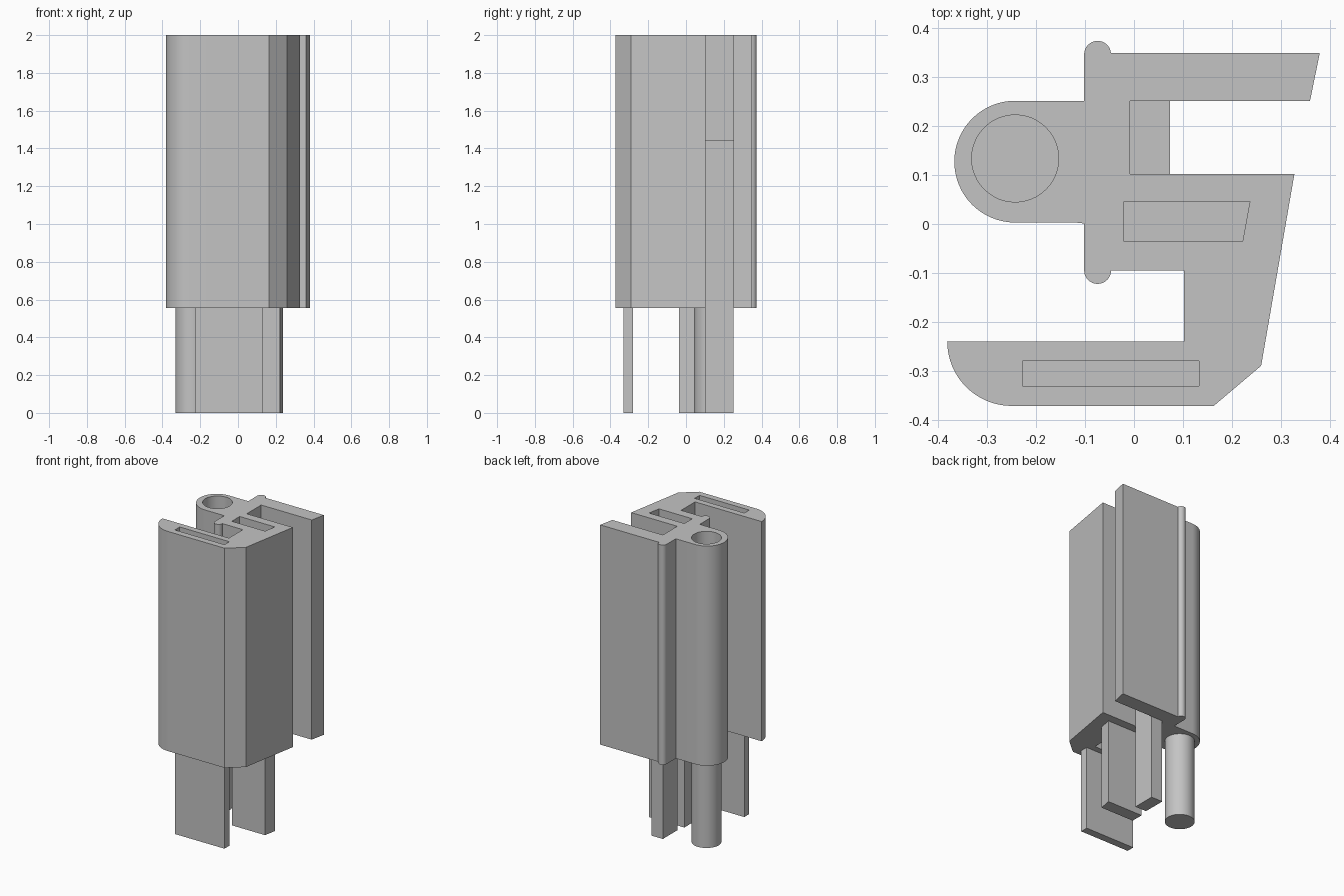
import bpy, bmesh
from math import cos, sin, radians

cube = bpy.data.objects.get("Cube")
if cube:
    bpy.data.objects.remove(cube, do_unlink=True)

grey = bpy.data.materials.new("plain grey")
grey.use_nodes = True
colour = (0.55, 0.55, 0.55, 1)
grey.diffuse_color = colour
grey.node_tree.nodes["Principled BSDF"].inputs["Base Color"].default_value = colour

BODY_BOTTOM, BODY_TOP = 0.555, 2.0
POST_TOP = BODY_TOP - BODY_BOTTOM


def arc(x, y, r, start, end, steps):
    """Points along a circular arc, angles in degrees."""
    angles = [radians(start + (end - start) * i / steps) for i in range(steps + 1)]
    return [(x + r * cos(a), y + r * sin(a)) for a in angles]


def prism(name, loops, bottom, top):
    """Extrude an outline, with any further loops as holes."""
    bm = bmesh.new()
    edges = []
    for loop in loops:
        verts = [bm.verts.new((x, y, bottom)) for x, y in loop]
        edges += [bm.edges.new((v, verts[i - 1])) for i, v in enumerate(verts)]
    if len(loops) == 1:
        bm.faces.new(verts)
    else:
        bmesh.ops.triangle_fill(bm, edges=edges, use_beauty=True, use_dissolve=False)
    result = bmesh.ops.extrude_face_region(bm, geom=bm.faces[:], use_keep_orig=True)
    moved = [g for g in result["geom"] if isinstance(g, bmesh.types.BMVert)]
    bmesh.ops.translate(bm, verts=moved, vec=(0, 0, top - bottom))
    bmesh.ops.recalc_face_normals(bm, faces=bm.faces[:])
    mesh = bpy.data.meshes.new(name)
    bm.to_mesh(mesh)
    bm.free()
    mesh.materials.append(grey)
    obj = bpy.data.objects.new(name, mesh)
    bpy.context.collection.objects.link(obj)
    bpy.ops.object.select_all(action="DESELECT")
    obj.select_set(True)
    bpy.context.view_layer.objects.active = obj
    bpy.ops.object.shade_smooth_by_angle(angle=radians(30))
    return obj


# Cross-sections of the channels, shared by the posts that slide in them
round_section = arc(-0.243, 0.134, 0.089, 0, 352.5, 47)
wedge_section = [(-0.02, -0.036), (0.222, -0.036), (0.237, 0.046), (-0.02, 0.046)]
flat_section = [(-0.228, -0.331), (0.133, -0.331), (0.133, -0.28), (-0.228, -0.28)]
square_section = [(-0.008, 0.102), (0.074, 0.102), (0.074, 0.252), (-0.008, 0.252)]

# Body outline, running anticlockwise from the front foot
outline = arc(-0.25, -0.24, 0.132, 180, 270, 16)
outline += [(0.163, -0.372), (0.26, -0.29), (0.328, 0.102)]
outline += [(-0.008, 0.102), (-0.008, 0.252), (0.36, 0.252), (0.38, 0.35)]
outline += arc(-0.0745, 0.347, 0.0275, 6, 180, 16)
outline += [(-0.102, 0.252)]
outline += arc(-0.243, 0.1275, 0.1245, 90, 270, 32)
outline += [(-0.12, 0.003), (-0.102, 0.001)]
outline += arc(-0.0745, -0.095, 0.0275, 180, 360, 16)
outline += [(0.102, -0.095), (0.102, -0.24)]

prism("body", [outline, round_section, wedge_section, flat_section], BODY_BOTTOM, BODY_TOP)

# Posts, dropped below the body by the same amount
for name, section in (
    ("round_post", round_section),
    ("wedge_post", wedge_section),
    ("flat_post", flat_section),
    ("square_post", square_section),
):
    prism(name, [section], 0, POST_TOP)
